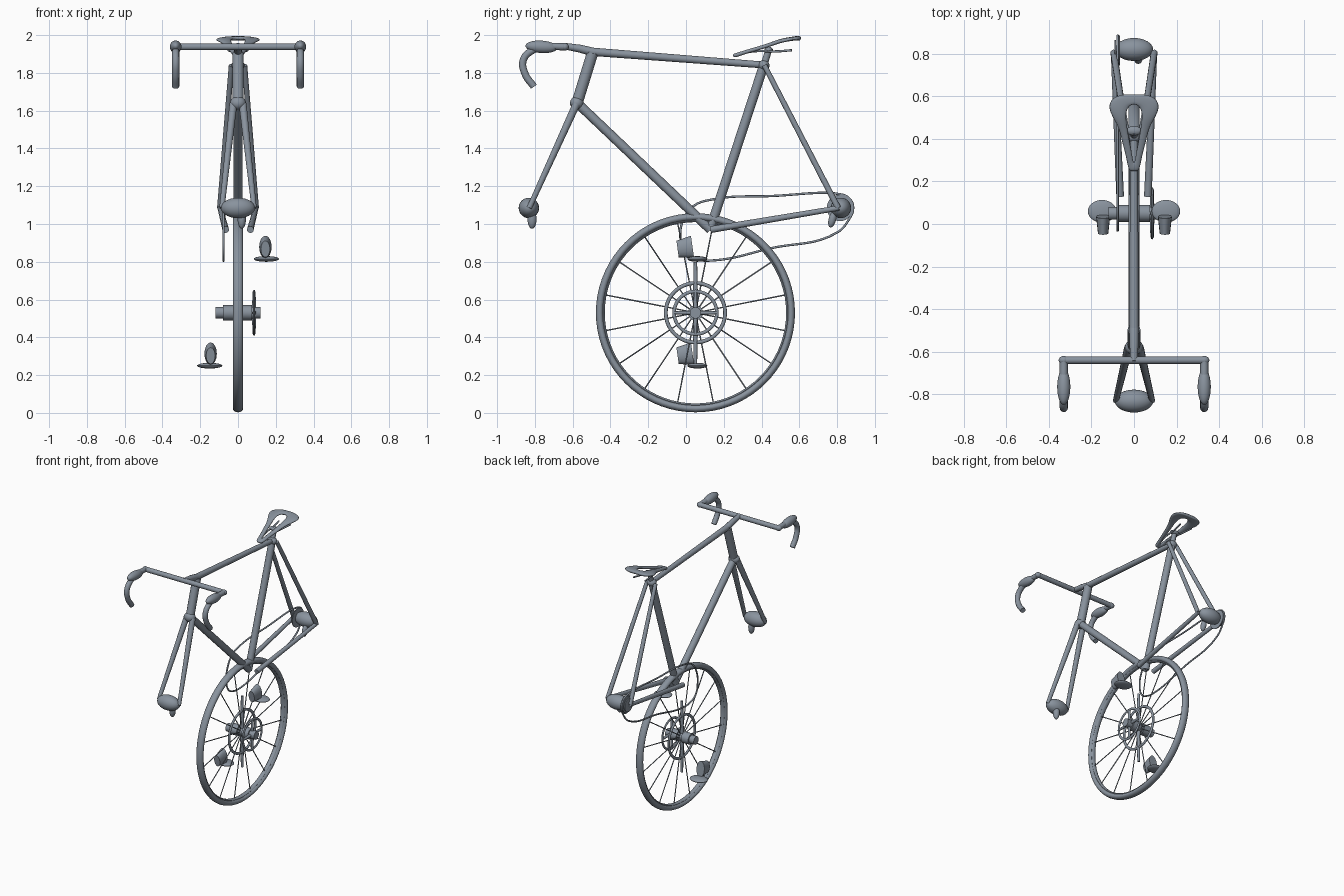
import bpy, bmesh, math
from mathutils import Vector, Matrix

cube = bpy.data.objects.get("Cube")
if cube:
    bpy.data.objects.remove(cube, do_unlink=True)

COLOUR = (0.25, 0.29, 0.34, 1)
steel = bpy.data.materials.new("slate_grey")
steel.use_nodes = True
steel.diffuse_color = COLOUR
steel.node_tree.nodes["Principled BSDF"].inputs["Base Color"].default_value = COLOUR


def finish(obj):
    """Give the part its material and smooth shading with sharp edges."""
    obj.data.materials.clear()
    obj.data.materials.append(steel)
    bpy.ops.object.select_all(action='DESELECT')
    obj.select_set(True)
    bpy.context.view_layer.objects.active = obj
    bpy.ops.object.shade_smooth_by_angle(angle=math.radians(40))
    return obj


def add(name, data):
    obj = bpy.data.objects.new(name, data)
    bpy.context.collection.objects.link(obj)
    return obj


def from_bmesh(name, bm):
    bmesh.ops.recalc_face_normals(bm, faces=bm.faces)
    mesh = bpy.data.meshes.new(name)
    bm.to_mesh(mesh)
    bm.free()
    return finish(add(name, mesh))


def tube(name, points, radii, smooth=False, closed=False):
    """Round tube along points; radii is one number or one per point."""
    if not isinstance(radii, (list, tuple)):
        radii = [radii] * len(points)
    curve = bpy.data.curves.new(name, 'CURVE')
    curve.dimensions = '3D'
    curve.bevel_depth = 1.0
    curve.bevel_resolution = 4
    curve.use_fill_caps = True
    if smooth:
        spline = curve.splines.new('BEZIER')
        spline.bezier_points.add(len(points) - 1)
        spline.resolution_u = 8
        for p, co, r in zip(spline.bezier_points, points, radii):
            p.co, p.radius = co, r
            p.handle_left_type = p.handle_right_type = 'AUTO'
    else:
        spline = curve.splines.new('POLY')
        spline.points.add(len(points) - 1)
        for p, co, r in zip(spline.points, points, radii):
            p.co, p.radius = (*co, 1), r
    spline.use_cyclic_u = closed
    obj = add(name, curve)
    bpy.ops.object.select_all(action='DESELECT')
    obj.select_set(True)
    bpy.context.view_layer.objects.active = obj
    bpy.ops.object.convert(target='MESH')
    return finish(bpy.context.view_layer.objects.active)


def lathe(name, profile, y, z, steps=48, closed=False):
    """Turn an (x, radius) profile around an axle parallel to x."""
    bm = bmesh.new()
    verts = [bm.verts.new((x, 0, r)) for x, r in profile]
    pairs = list(zip(verts, verts[1:]))
    if closed:
        pairs.append((verts[-1], verts[0]))
    edges = [bm.edges.new(p) for p in pairs]
    bmesh.ops.spin(bm, geom=verts + edges, cent=(0, 0, 0), axis=(1, 0, 0),
                   angle=math.tau, steps=steps)
    bmesh.ops.remove_doubles(bm, verts=bm.verts, dist=1e-5)
    bmesh.ops.translate(bm, verts=bm.verts, vec=(0, y, z))
    return from_bmesh(name, bm)


def ring(name, x, radius, half_width, half_depth, y, z, sides=12):
    """Torus with an oval section."""
    prof = [(x + half_width * math.cos(math.tau * i / sides),
             radius + half_depth * math.sin(math.tau * i / sides)) for i in range(sides)]
    return lathe(name, prof, y, z, 72, True)


def ellipsoid(name, centre, size, tilt=0):
    bm = bmesh.new()
    m = Matrix.Translation(centre) @ Matrix.Rotation(tilt, 4, 'X') @ Matrix.Diagonal((*size, 1))
    bmesh.ops.create_uvsphere(bm, u_segments=24, v_segments=14, radius=1, matrix=m)
    return from_bmesh(name, bm)


# Wheel: tyre, rim, spokes and hub
WY, WZ = 0.05, 0.53
ring("tyre", 0, 0.507, 0.027, 0.02, WY, WZ, 16)
ring("rim", 0, 0.488, 0.016, 0.008, WY, WZ)
for i in range(16):
    a = math.tau * (i + 0.5) / 16
    d = Vector((0, math.cos(a), math.sin(a)))
    c = Vector((0, WY, WZ))
    tube(f"spoke_{i + 1}", [c + d * 0.03, c + d * 0.487], 0.0035)
lathe("wheel_hub", [(-0.12, 0), (-0.12, 0.03), (-0.08, 0.03), (-0.08, 0.04), (-0.02, 0.04),
                    (-0.02, 0.03), (0.02, 0.03), (0.02, 0.04), (0.075, 0.04), (0.075, 0.03),
                    (0.12, 0.03), (0.12, 0)], WY, WZ, 24)

# Chainrings, their arms and the crank
ring("inner_chainring", 0, 0.157, 0.008, 0.01, WY, WZ)
ring("outer_chainring", 0.085, 0.113, 0.006, 0.009, WY, WZ)
for i in range(4):
    a = math.tau * i / 4
    d = Vector((0, math.cos(a), math.sin(a)))
    c = Vector((0.085, WY, WZ))
    tube(f"chainring_arm_{i + 1}", [c + d * 0.02, c + d * 0.113], [0.011, 0.008])
tube("crank", [(0, WY, WZ - 0.27), (0, WY, WZ), (0, WY, WZ + 0.27)], [0.009, 0.015, 0.009])

# Pedals with toe cages
for side, s, z in (("left", 1, 0.815), ("right", -1, 0.25)):
    ellipsoid(f"{side}_pedal", (s * 0.15, 0.06, z), (0.067, 0.053, 0.015))
    bm = bmesh.new()
    m = (Matrix.Translation((s * 0.145, -0.005, z + 0.058)) @ Matrix.Rotation(math.radians(8), 4, 'X')
         @ Matrix.Diagonal((0.55, 1, 1, 1)) @ Matrix.Rotation(math.pi / 2, 4, 'X'))
    bmesh.ops.create_cone(bm, cap_ends=True, segments=16, radius1=0.06, radius2=0.044,
                          depth=0.08, matrix=m)
    from_bmesh(f"{side}_toe_cage", bm)

# Main frame
tube("head_tube", [(0, -0.58, 1.63), (0, -0.495, 1.905)], 0.03)
tube("top_tube", [(0, -0.5, 1.912), (0, 0.41, 1.842)], [0.022, 0.018])
tube("down_tube", [(0, -0.57, 1.635), (0, 0.13, 0.97)], 0.025)
tube("seat_tube", [(0, 0.125, 0.965), (0, 0.415, 1.85)], 0.025)
tube("seat_post", [(0, 0.41, 1.83), (0, 0.44, 1.93)], 0.018)
ellipsoid("fork_crown", (0, -0.578, 1.64), (0.042, 0.036, 0.036))
ellipsoid("seat_cluster", (0, 0.412, 1.84), (0.035, 0.03, 0.028))
for side, s in (("left", 1), ("right", -1)):
    tube(f"{side}_fork_blade", [(s * 0.025, -0.58, 1.635), (s * 0.085, -0.83, 1.085)], [0.021, 0.014])
    tube(f"{side}_seat_stay", [(s * 0.035, 0.415, 1.84), (s * 0.095, 0.805, 1.085)], [0.014, 0.016])
    tube(f"{side}_chain_stay", [(s * 0.065, 0.13, 0.97), (s * 0.095, 0.81, 1.085)], [0.018, 0.014])

# Axle hubs and their levers
ellipsoid("front_hub", (0, -0.832, 1.085), (0.09, 0.054, 0.054))
ellipsoid("rear_hub", (0, 0.82, 1.085), (0.09, 0.054, 0.054))
ellipsoid("front_lever", (0.02, -0.815, 1.025), (0.022, 0.024, 0.05))
ellipsoid("rear_lever", (0.02, 0.775, 1.025), (0.02, 0.02, 0.045), math.radians(-15))

# Sprockets and chain
for i, (x, r) in enumerate(((-0.088, 0.05), (-0.078, 0.06), (-0.068, 0.07))):
    lathe(f"sprocket_{i + 1}", [(x - 0.003, 0), (x - 0.003, r), (x + 0.003, r), (x + 0.003, 0)],
          0.815, 1.085, 32)
chain = [(0.82, 1.157), (0.45, 1.148), (0.14, 1.13), (0.04, 1.095), (-0.015, 1.02), (-0.03, 0.93),
         (-0.008, 0.85), (0.05, 0.815), (0.14, 0.807), (0.45, 0.872), (0.80, 0.955),
         (0.86, 1.02), (0.885, 1.085), (0.865, 1.135)]
tube("chain", [(-0.077, y, z) for y, z in chain], 0.006, True, True)

# Stem and handlebar with drops and brake hoods
tube("stem", [(0, -0.49, 1.91), (0, -0.56, 1.928), (0, -0.645, 1.942)], [0.023, 0.021, 0.017])
tube("handlebar", [(-0.33, -0.64, 1.938), (0.33, -0.64, 1.938)], 0.018)
drop = [(-0.64, 1.938), (-0.74, 1.938), (-0.82, 1.915), (-0.862, 1.865), (-0.852, 1.795), (-0.805, 1.727)]
for side, s in (("left", 1), ("right", -1)):
    tube(f"{side}_bar_drop", [(s * 0.33, y, z) for y, z in drop], 0.019, True)
    ellipsoid(f"{side}_bar_end", (s * 0.33, -0.64, 1.938), (0.024, 0.02, 0.02))
    ellipsoid(f"{side}_brake_hood", (s * 0.33, -0.765, 1.938), (0.031, 0.085, 0.033), math.radians(-4))

# Saddle: half shell of (y, top z, outer half width, slot half width), mirrored
stations = [(0.245, 1.90, 0.022, 0), (0.27, 1.908, 0.032, 0), (0.32, 1.925, 0.04, 0.008),
            (0.38, 1.942, 0.058, 0.02), (0.45, 1.965, 0.073, 0.032), (0.495, 1.983, 0.102, 0.036),
            (0.54, 1.992, 0.122, 0.033), (0.57, 1.996, 0.12, 0), (0.597, 1.998, 0.098, 0),
            (0.613, 1.992, 0.05, 0)]
bm = bmesh.new()
outer = [bm.verts.new((w, y, z - 0.06 * w)) for y, z, w, g in stations]
inner = [bm.verts.new((g, y, z)) for y, z, w, g in stations]
for i in range(len(stations) - 1):
    bm.faces.new((outer[i], outer[i + 1], inner[i + 1], inner[i]))
mesh = bpy.data.meshes.new("saddle")
bm.to_mesh(mesh)
bm.free()
saddle = finish(add("saddle", mesh))
saddle.modifiers.new("mirror", 'MIRROR')
solid = saddle.modifiers.new("thickness", 'SOLIDIFY')
solid.thickness, solid.offset = 0.022, -1
sub = saddle.modifiers.new("rounding", 'SUBSURF')
sub.levels = sub.render_levels = 2

# Saddle rails
for side, s in (("left", 1), ("right", -1)):
    tube(f"{side}_saddle_rail", [(s * 0.012, 0.30, 1.905), (s * 0.022, 0.37, 1.915),
         (s * 0.035, 0.48, 1.914), (s * 0.05, 0.56, 1.92)], 0.006, True)
ellipsoid("saddle_clamp", (0, 0.438, 1.922), (0.038, 0.022, 0.016))
